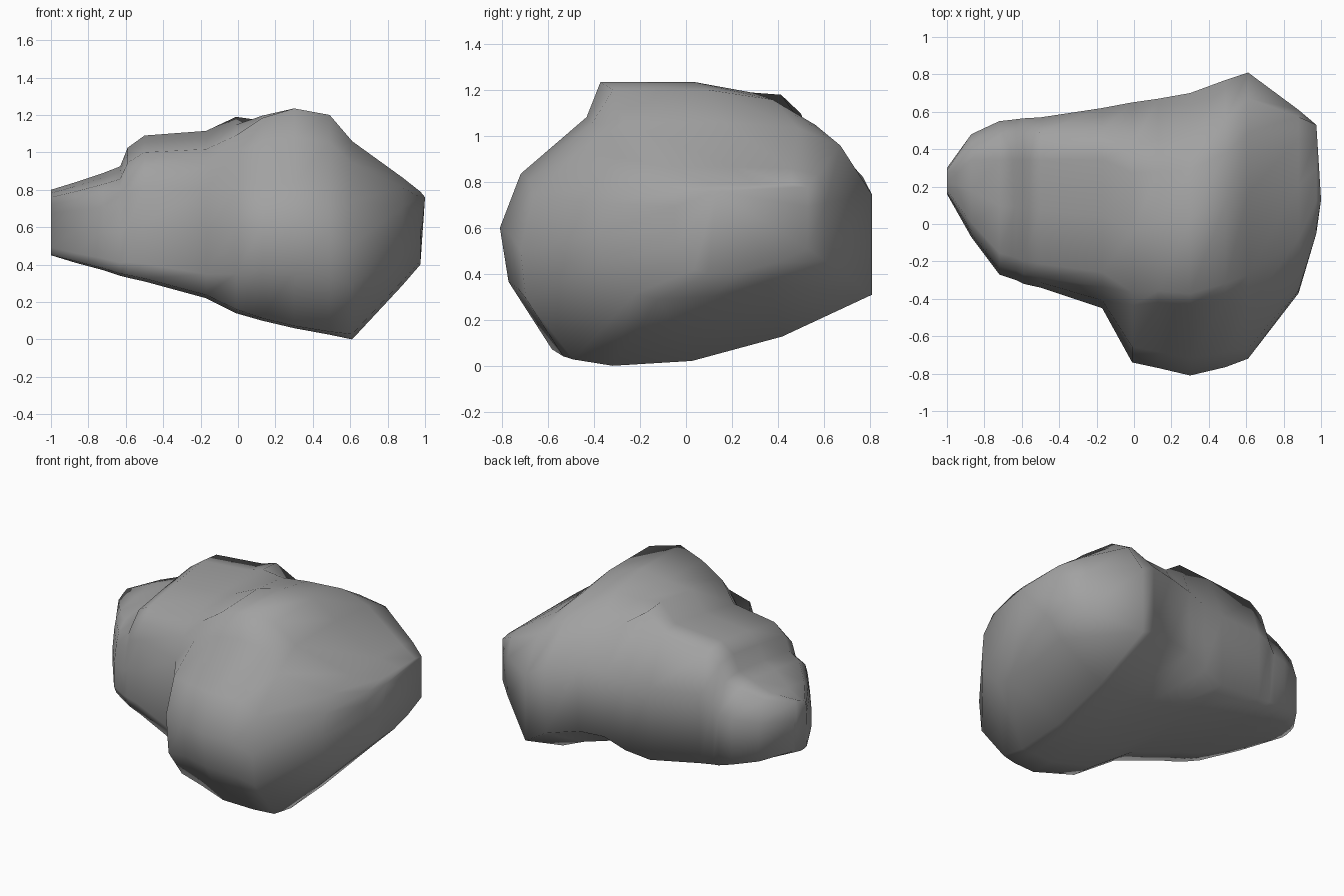
import bpy, bmesh

# Normalised cross-sections (across y, up z): narrow end, step, bulky middle, blunt end
NARROW = [(.03, .02), (0, .12), (0, .4), (.03, .65), (.06, .78), (.14, .885), (.45, .95),
          (.75, 1), (.91, .98), (1, .65), (1, .07), (.82, .03), (.5, 0), (.22, 0)]
STEP = [(.12, .02), (.02, .2), (0, .45), (.06, .66), (.22, .82), (.27, .905), (.5, .96),
        (.73, 1), (.83, .99), (1, .62), (1, .2), (.78, .08), (.48, 0), (.25, 0)]
BULKY = [(.15, .01), (.025, .26), (0, .46), (.06, .66), (.25, .87), (.29, 1), (.56, 1),
         (.73, .96), (.85, .86), (1, .67), (1, .3), (.74, .12), (.48, .02), (.27, 0)]
BLUNT = [(.15, .05), (0, .3), (0, .5), (0, .75), (.06, .92), (.3, 1), (.6, 1),
         (.88, 1), (1, .97), (1, .75), (1, .28), (.75, .12), (.5, .02), (.25, 0)]
SHAPES = [NARROW, STEP, BULKY, BLUNT]

# Stations along the rock: x, y min, y max, z min, z max, blend along SHAPES
STATIONS = [
    (-1.00, .16, .30, .45, .80, 0),
    (-.87, -.07, .48, .41, .84, 0),
    (-.72, -.27, .55, .37, .89, 0),
    (-.63, -.30, .56, .34, .925, 0),
    (-.59, -.32, .565, .33, 1.025, 0),
    (-.50, -.34, .57, .31, 1.09, 0),
    (-.17, -.45, .62, .22, 1.115, .3),
    (-.01, -.74, .65, .14, 1.19, 1),
    (.13, -.77, .67, .10, 1.205, 1.8),
    (.30, -.81, .70, .06, 1.235, 2),
    (.49, -.765, .77, .025, 1.20, 2.1),
    (.61, -.72, .81, 0, 1.06, 2.4),
    (.88, -.37, .61, .29, .865, 2.75),
    (.975, -.05, .53, .40, .79, 3),
]


def section(t):
    k = min(int(t), 2)
    f = t - k
    return [(a[0] + (b[0] - a[0]) * f, a[1] + (b[1] - a[1]) * f)
            for a, b in zip(SHAPES[k], SHAPES[k + 1])]


# Rock: loft the sections and close both ends
bm = bmesh.new()
rings = [[bm.verts.new((x, y0 + (y1 - y0) * u, z0 + (z1 - z0) * v)) for u, v in section(t)]
         for x, y0, y1, z0, z1, t in STATIONS]
n = len(NARROW)
for a, b in zip(rings, rings[1:]):
    for i in range(n):
        j = (i + 1) % n
        bm.faces.new((a[i], a[j], b[j], b[i]))
bm.faces.new(rings[0])
tip = bm.verts.new((1.0, .13, .76))
for i in range(n):
    bm.faces.new((rings[-1][i], rings[-1][(i + 1) % n], tip))
bmesh.ops.recalc_face_normals(bm, faces=bm.faces[:])
for f in bm.faces:
    f.smooth = True

mesh = bpy.data.meshes.new("rock")
bm.to_mesh(mesh)
bm.free()
stone = bpy.data.materials.new("dark_stone")
stone.diffuse_color = (.36, .36, .36, 1)
mesh.materials.append(stone)
rock = bpy.data.objects.new("rock", mesh)
bpy.context.collection.objects.link(rock)
